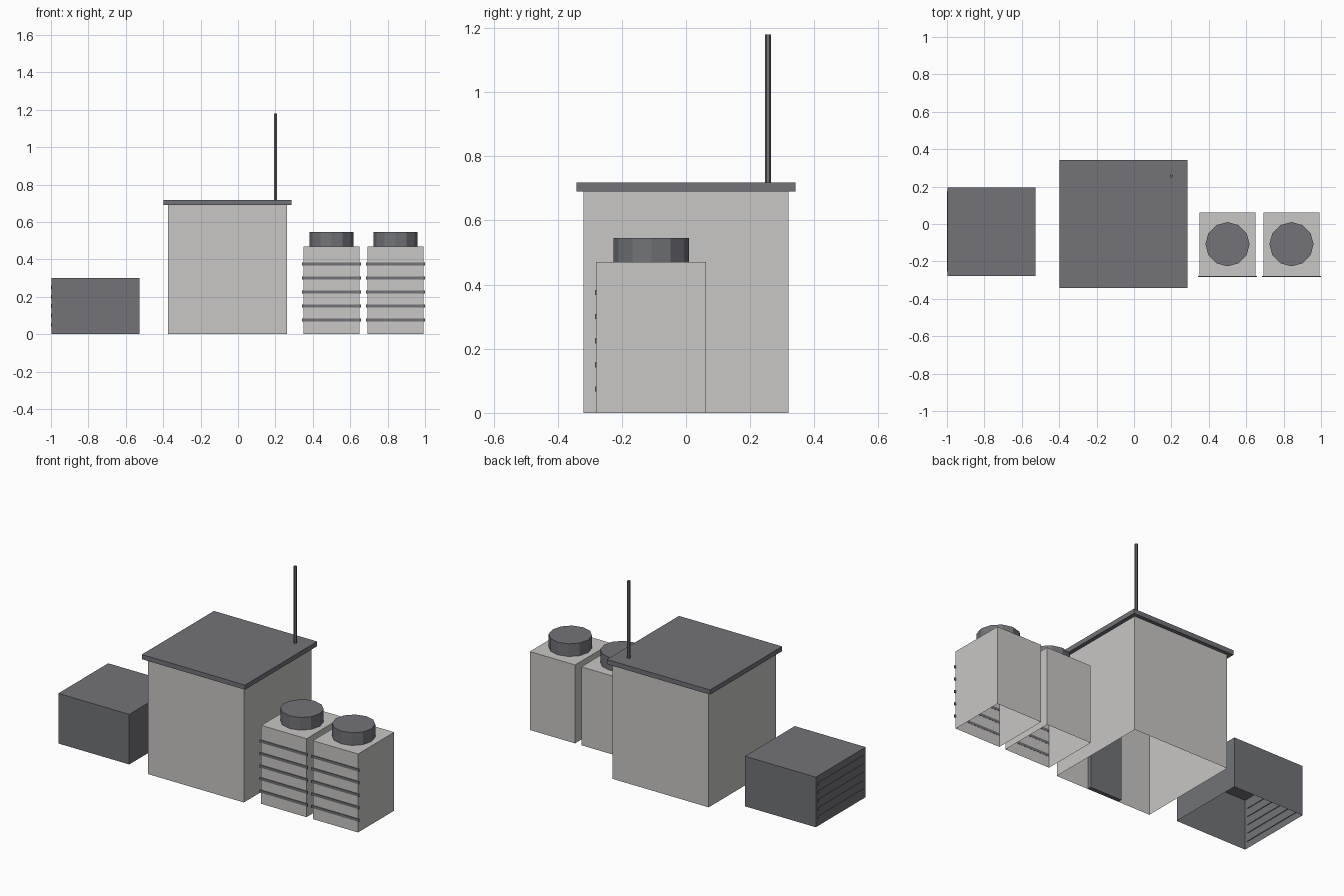
import bpy
import bmesh
from mathutils import Matrix

if "Cube" in bpy.data.objects:
    bpy.data.objects.remove(bpy.data.objects["Cube"], do_unlink=True)


def make_material(name, rgb):
    mat = bpy.data.materials.new(name)
    mat.use_nodes = True
    mat.diffuse_color = (*rgb, 1)
    mat.node_tree.nodes["Principled BSDF"].inputs["Base Color"].default_value = (*rgb, 1)
    return mat


pale = make_material("pale concrete", (0.58, 0.57, 0.555))
dark = make_material("dark grey metal", (0.168, 0.171, 0.19))


def finish(name, bm, mat):
    mesh = bpy.data.meshes.new(name)
    bm.to_mesh(mesh)
    bm.free()
    mesh.materials.append(mat)
    obj = bpy.data.objects.new(name, mesh)
    bpy.context.collection.objects.link(obj)
    return obj


def block(name, xs, ys, zs, mat, open_bottom=False):
    """Box between the given limits, optionally without its floor."""
    spans = (xs, ys, zs)
    centre = [(a + b) / 2 for a, b in spans]
    size = [b - a for a, b in spans]
    bm = bmesh.new()
    bmesh.ops.create_cube(bm, matrix=Matrix.Translation(centre) @ Matrix.Diagonal((*size, 1)))
    if open_bottom:
        bm.normal_update()
        floor = [f for f in bm.faces if f.normal.z < -0.9]
        bmesh.ops.delete(bm, geom=floor, context="FACES")
    return finish(name, bm, mat)


def cylinder(name, x, y, zs, radius, sides, mat):
    bm = bmesh.new()
    bmesh.ops.create_cone(
        bm, cap_ends=True, segments=sides, radius1=radius, radius2=radius,
        depth=zs[1] - zs[0], matrix=Matrix.Translation((x, y, sum(zs) / 2)))
    return finish(name, bm, mat)


# Main building: open-floored shell, overhanging roof, inner door, mast
block("main_walls", (-0.374, 0.263), (-0.32, 0.319), (0, 0.69), pale, True)
block("main_roof", (-0.398, 0.286), (-0.342, 0.341), (0.69, 0.718), dark)
block("inner_door", (-0.16, 0.05), (-0.318, -0.295), (0, 0.42), dark)
cylinder("roof_mast", 0.2, 0.256, (0.718, 1.18), 0.009, 6, dark)

# Side unit with louvres on its outer wall
block("side_unit", (-0.997, -0.527), (-0.277, 0.195), (0, 0.3), dark, True)
for i in range(5):
    z = 0.05 * (i + 1)
    block(f"side_louvre_{i + 1}", (-1.0, -0.993), (-0.255, 0.173),
          (z - 0.01, z + 0.01), dark)

# Twin cabinets with front bands and round caps
for label, x in (("inner", 0.5), ("outer", 0.842)):
    block(f"{label}_cabinet", (x - 0.15, x + 0.15), (-0.28, 0.062), (0, 0.47), pale, True)
    cylinder(f"{label}_cabinet_cap", x, -0.108, (0.47, 0.546), 0.118, 12, dark)
    for i in range(5):
        z = 0.075 * (i + 1)
        block(f"{label}_band_{i + 1}", (x - 0.158, x + 0.158), (-0.284, -0.279),
              (z - 0.008, z + 0.008), dark)
